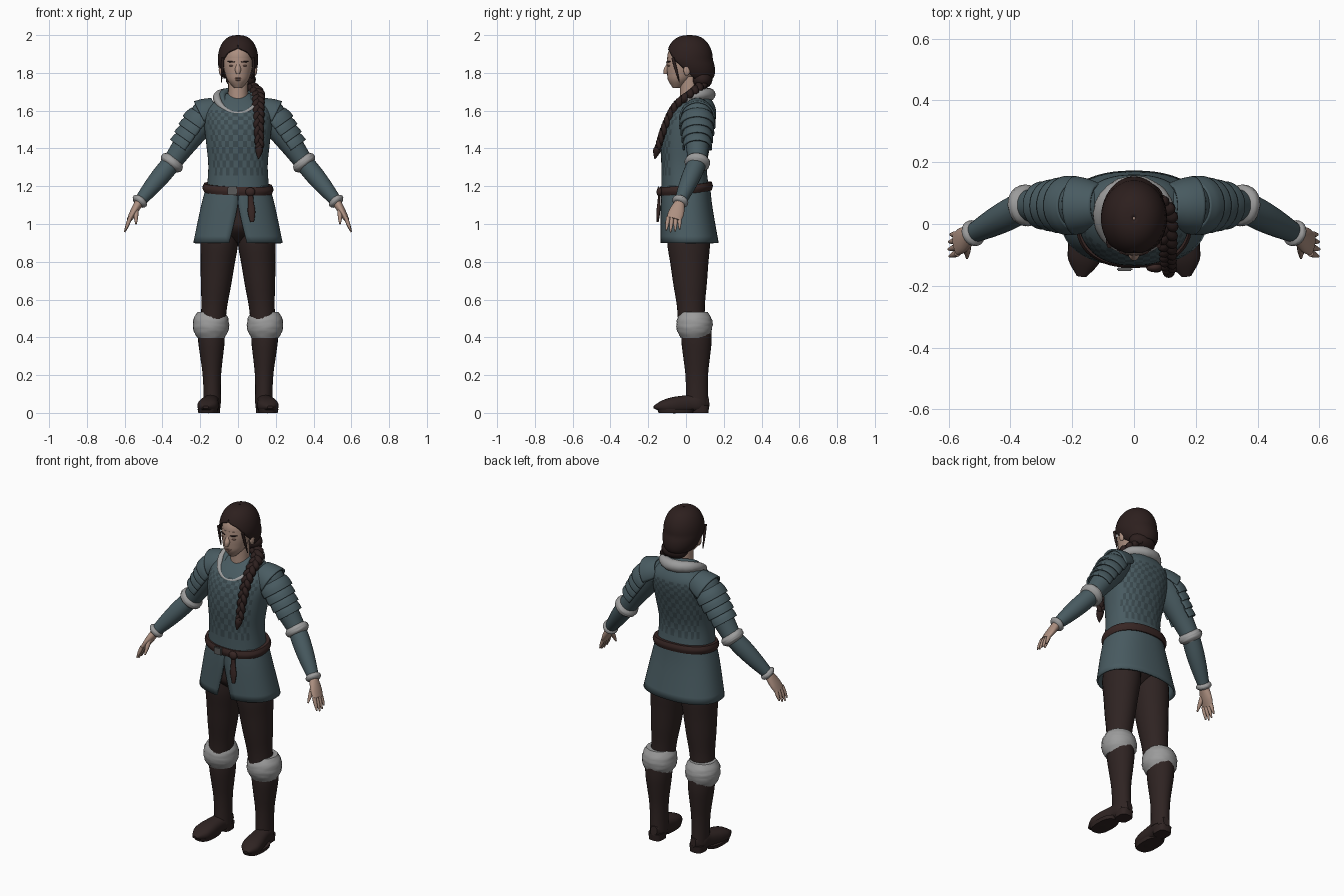
import bpy, bmesh, math, random
from mathutils import Vector

random.seed(3)
cube = bpy.data.objects.get("Cube")
if cube:
    bpy.data.objects.remove(cube)
Y, Z = Vector((0, 1, 0)), Vector((0, 0, 1))
parts = []


def material(name, *rgb):
    mat = bpy.data.materials.new(name)
    mat.use_nodes = True
    mat.diffuse_color = (*rgb, 1)
    shader = mat.node_tree.nodes["Principled BSDF"]
    shader.inputs["Base Color"].default_value = (*rgb, 1)
    shader.inputs["Roughness"].default_value = .8
    return mat


teal = material("teal cloth", .066, .105, .12)
dark_teal = material("dark teal quilting", .043, .067, .077)
brown = material("dark brown leather", .028, .017, .016)
hair_brown = material("brown hair", .026, .014, .013)
belt_brown = material("belt leather", .04, .02, .018)
fur = material("grey fur", .33, .33, .33)
skin = material("skin", .42, .28, .22)
lip_pink = material("lips and eyelids", .26, .14, .11)
metal = material("buckle metal", .1, .1, .1)


def finish(name, bm, mat, thickness=0):
    bmesh.ops.recalc_face_normals(bm, faces=bm.faces)
    mesh = bpy.data.meshes.new(name)
    bm.to_mesh(mesh)
    bm.free()
    mesh.materials.append(mat)
    part = bpy.data.objects.new(name, mesh)
    bpy.context.collection.objects.link(part)
    if thickness:
        shell = part.modifiers.new("Thickness", "SOLIDIFY")
        shell.thickness = thickness
    parts.append(part)
    return part


def smooth_rows(rows, steps):
    """Catmull-Rom interpolation of every value in the rows."""
    last = len(rows) - 1
    result = []
    for i in range(last):
        before, start, end, after = (rows[max(0, min(last, i + k))] for k in (-1, 0, 1, 2))
        for step in range(steps):
            t = step / steps
            result.append([q + t / 2 * (r - p + t * (2 * p - 5 * q + 4 * r - s + t * (3 * (q - r) + s - p)))
                           for p, q, r, s in zip(before, start, end, after)])
    return result + [list(rows[last])]


def loft(name, mat, rows, sides=24, steps=4, axis=None, ref=Y, power=2, jitter=0, thickness=.01):
    """Rows are x, y, z, two radii and, for an open sheet, start and end angle."""
    rows = smooth_rows(rows, steps)
    last = len(rows) - 1
    sheet = len(rows[0]) > 5
    count = sides + 1 if sheet else sides
    bm = bmesh.new()
    rings = []
    for i, (x, y, z, width, depth, *arc) in enumerate(rows):
        along = axis or Vector(rows[min(i + 1, last)][:3]) - Vector(rows[max(i - 1, 0)][:3])
        u = ref.cross(along).normalized()
        v = along.cross(u).normalized()
        begin, stop = arc or (0, 360)
        ring = []
        for j in range(count):
            angle = math.radians(begin + (stop - begin) * j / sides)
            c, s = (math.copysign(abs(f) ** (2 / power), f) for f in (math.cos(angle), math.sin(angle)))
            grow = 1 + random.uniform(-jitter, jitter)
            ring.append(bm.verts.new(Vector((x, y, z)) + (u * c * width + v * s * depth) * grow))
        rings.append(ring)
    for low, high in zip(rings, rings[1:]):
        for j in range(sides):
            n = (j + 1) % count
            bm.faces.new((low[j], low[n], high[n], high[j]))
    if not sheet:
        bm.faces.new(rings[0])
        bm.faces.new(rings[-1])
    bmesh.ops.remove_doubles(bm, verts=bm.verts, dist=.0005)
    return finish(name, bm, mat, thickness if sheet else 0)


def limb(name, mat, start, end, radii, squash=(1, 1), arc=(), **options):
    """Straight loft with evenly spaced radii; squash is the depth ratio at each end."""
    start, end = Vector(start), Vector(end)
    rows = []
    for i, radius in enumerate(radii):
        t = i / (len(radii) - 1)
        ratio = squash[0] + (squash[1] - squash[0]) * t
        rows.append((*start.lerp(end, t), radius, radius * ratio, *arc))
    return loft(name, mat, rows, **options)


def ball(name, mat, centre, size):
    bm = bmesh.new()
    bmesh.ops.create_uvsphere(bm, u_segments=20, v_segments=12, radius=1)
    bmesh.ops.scale(bm, vec=size, verts=bm.verts)
    bmesh.ops.translate(bm, vec=centre, verts=bm.verts)
    return finish(name, bm, mat)


def fur_band(name, centre, direction, radius, half):
    centre, direction = Vector(centre), Vector(direction).normalized() * half
    limb(name, fur, centre - direction, centre + direction,
         [radius * bulge for bulge in (.75, .95, 1, .95, .75)], jitter=.025)


def front_gap(half_angle):
    return half_angle - 90, 270 - half_angle


# Torso with quilted chest and back
torso = loft("tunic_body", teal, [
    (0, 0, 1.14, .17, .13), (0, -.01, 1.3, .157, .12), (0, 0, 1.44, .17, .135),
    (0, .02, 1.55, .18, .137), (0, .04, 1.62, .16, .115), (0, .055, 1.69, .07, .06)],
    sides=52, axis=Z, power=2.3)
torso.data.materials.append(dark_teal)
for face in torso.data.polygons:
    quilted = 1.24 < face.center.z < 1.6 and abs(face.normal.x) < .8
    row, column = divmod(face.index, 52)
    face.material_index = int(quilted and (row + column) % 2)

# Tunic skirt with front slit, over the hips
loft("tunic_skirt", teal, [(0, 0, 1.2, .168, .128, *front_gap(0)), (0, .003, 1.09, .197, .137, *front_gap(.5)),
                           (0, .018, .9, .237, .155, *front_gap(9))], sides=48, axis=Z, power=2.3)
limb("hips", brown, (0, .01, .9), (0, 0, 1.12), (.06, .17, .17, .17), squash=(.7, .7), axis=Z)

# Belt, knot, hanging end and buckle
limb("belt", belt_brown, (0, 0, 1.165), (0, 0, 1.21), (.18, .188, .18), squash=(.76, .76),
     sides=48, axis=Vector((.03, -.1, 1)), power=2.3)
ball("belt_knot", belt_brown, (.065, -.14, 1.17), (.026, .016, .024))
limb("belt_end", belt_brown, (.065, -.14, 1.17), (.075, -.15, 1.01), (.014, .015, .02, .01), squash=(.5, .5))
bm = bmesh.new()
bmesh.ops.create_cube(bm, size=1)
bmesh.ops.scale(bm, vec=(.05, .012, .045), verts=bm.verts)
bmesh.ops.translate(bm, vec=(-.03, -.146, 1.175), verts=bm.verts)
bmesh.ops.bevel(bm, geom=bm.edges[:], offset=.004, segments=2, affect='EDGES')
finish("belt_buckle", bm, metal)


# Fur collar and the cloth lapels inside it
def collar(name, mat, size, lift, thick, jitter):
    rows = []
    for i in range(25):
        angle = math.tau * i / 24
        c, s = math.cos(angle), math.sin(angle)
        radius = (.022 - .012 * c) * thick
        rows.append((.11 * s * size, .016 - .106 * c * size, 1.635 - .05 * c + .03 * s * s + lift, radius, radius))
    loft(name, mat, rows, sides=14, steps=2, ref=Z, jitter=jitter)


collar("fur_collar", fur, 1, 0, 1, .05)
collar("cloth_collar", teal, .75, .01, .8, 0)

# Neck, head and face
limb("neck", skin, (0, .02, 1.58), (0, .02, 1.78), (.055, .052, .052))
limb("jaw", skin, (0, -.05, 1.72), (0, .01, 1.88), (.02, .055, .07, .08, .085), squash=(1, 1.3), axis=Z)
ball("skull", skin, (0, .012, 1.88), (.085, .112, .1))
limb("nose", skin, (0, -.09, 1.865), (0, -.108, 1.795), (.007, .01, .016, .01), axis=Z)
ball("upper_lip", lip_pink, (0, -.09, 1.772), (.023, .009, .005))
ball("lower_lip", lip_pink, (0, -.088, 1.763), (.019, .009, .006))

# Hair cap swept back from the face, and nape bun
cap = []
for degrees in range(1, 142, 10):
    angle = math.radians(degrees)
    spread = math.sin(angle) ** .8
    drop = max(0, -math.cos(angle))
    gap = 82 * math.sqrt(max(0, degrees - 62) / 78)
    cap.append((0, .018 + .05 * drop, 1.87 + .13 * math.cos(angle), .107 * spread, .124 * spread, *front_gap(gap)))
loft("hair", hair_brown, cap, sides=36, steps=2, axis=Z)
ball("hair_nape", hair_brown, (.015, .085, 1.765), (.08, .055, .05))

# Braid of three woven strands over the left shoulder
spine = smooth_rows([(.03, .1, 1.75), (.1, .04, 1.7), (.108, -.05, 1.63), (.11, -.11, 1.52), (.115, -.15, 1.4)], 12)
for k in range(3):
    strand = []
    for i, (x, y, z) in enumerate(spine):
        t = i / (len(spine) - 1)
        phase = t * 26 + k * math.tau / 3
        size = .022 - .01 * t
        strand.append((x + size * math.sin(phase), y - size / 2 * math.sin(2 * phase), z, size, size))
    loft(f"braid_strand_{k + 1}", hair_brown, strand, sides=10, steps=2)
limb("braid_tuft", hair_brown, (.115, -.148, 1.415), (.108, -.165, 1.345), (.012, .02, .014, .003))

# Everything below is built on the left and mirrored
first = len(parts)
ball("ear", skin, (.09, .005, 1.815), (.012, .018, .03))
ball("eye", lip_pink, (.034, -.09, 1.838), (.014, .008, .004))
limb("eyebrow", hair_brown, (.016, -.103, 1.857), (.055, -.083, 1.86), (.002, .004, .002), ref=Z)
limb("temple_strand", hair_brown, (.08, -.07, 1.88), (.088, -.035, 1.75), (.008, .007, .002))

# Sleeve, shoulder plate and overlapping lames
shoulder, elbow, wrist = Vector((.17, .06, 1.58)), Vector((.35, .06, 1.325)), Vector((.52, -.03, 1.12))
ball("shoulder", teal, shoulder, (.08, .08, .08))
limb("upper_sleeve", teal, shoulder, elbow, (.08, .072, .06, .05))
limb("forearm_sleeve", teal, elbow, wrist, (.05, .05, .043, .031))
outer = (75, 285)
limb("shoulder_plate", teal, (.11, .06, 1.605), (.19, .06, 1.565), (.07, .086, .095), arc=outer)
for k in range(4):
    top = shoulder.lerp(elbow, .05 + .15 * k)
    radius = .084 - .006 * k
    limb(f"shoulder_lame_{k + 1}", teal, top, top + (elbow - shoulder) * .2,
         (radius, radius + .01, radius + .012), arc=outer)
fur_band("elbow_fur", elbow, (.6, -.1, -.75), .067, .026)
fur_band("wrist_fur", wrist, wrist - elbow, .043, .016)

# Hand
limb("palm", skin, wrist, (.574, -.064, 1.025), (.024, .022, .019, .014), squash=(1, 2.8))
for k, length in enumerate((.8, .95, 1, .88)):
    knuckle = Vector((.57, -.034 - .02 * k, 1.035))
    limb(f"finger_{k + 1}", skin, knuckle, knuckle + Vector((.03, -.004 * k, -.078)) * length,
         (.011, .01, .004), sides=10)
limb("thumb", skin, (.54, -.06, 1.085), (.54, -.11, 1.0), (.013, .013, .01, .004), sides=10)

# Leg, boot, foot and knee fur
limb("legging", brown, (.09, .01, 1.02), (.135, .03, .45), (.09, .1, .09, .08, .068, .066), squash=(1.15, 1.07))
limb("boot_shaft", brown, (.142, .055, .46), (.136, .058, .05), (.072, .07, .06, .05, .046, .046), squash=(1.1, 1.3))
limb("boot_foot", brown, (.13, .12, .06), (.17, -.17, .03), (.02, .045, .045, .05, .055, .05, .015),
     squash=(1.3, .5), ref=Z, power=2.4)
limb("boot_sole", brown, (.16, -.055, 0), (.16, -.055, .02), (.05, .054), squash=(1.8, 1.8), axis=Z, power=2.6)
limb("boot_heel", brown, (.136, .075, 0), (.136, .075, .04), (.04, .043), squash=(1.1, 1.1), axis=Z, power=3)
fur_band("knee_fur", (.143, .045, .465), Z, .096, .068)

for part in parts[first:]:
    name = part.name
    part.name = "left_" + name
    twin = part.copy()
    twin.data = part.data.copy()
    twin.name = "right_" + name
    for vertex in twin.data.vertices:
        vertex.co.x *= -1
    twin.data.flip_normals()
    bpy.context.collection.objects.link(twin)
    parts.append(twin)

# Smooth shading with crisp edges
bpy.ops.object.select_all(action='DESELECT')
for part in parts:
    part.select_set(True)
bpy.context.view_layer.objects.active = parts[0]
bpy.ops.object.shade_smooth_by_angle(angle=math.radians(50))
